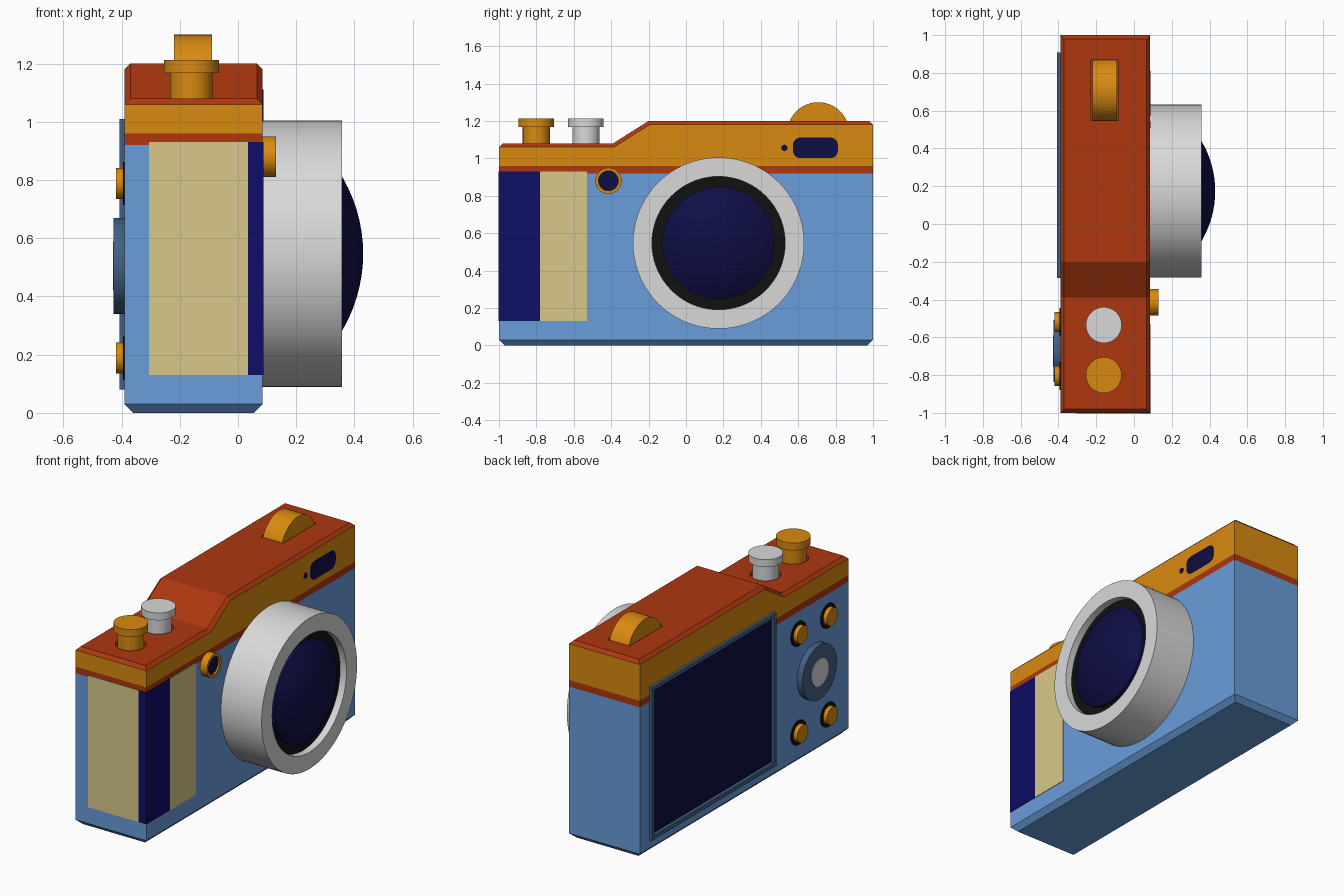
import bpy, bmesh
from math import pi, cos, sin, sqrt, radians
from mathutils import Matrix, Vector

cube = bpy.data.objects.get("Cube")
if cube:
    bpy.data.objects.remove(cube, do_unlink=True)


def material(name, *srgb):
    color = [((c / 255 + 0.055) / 1.055) ** 2.4 for c in srgb] + [1]
    mat = bpy.data.materials.new(name)
    mat.use_nodes = True
    mat.diffuse_color = color
    mat.node_tree.nodes["Principled BSDF"].inputs["Base Color"].default_value = color
    return mat


blue = material("body blue", 105, 157, 218)
orange = material("trim orange", 217, 138, 16)
red = material("rust red", 173, 55, 15)
beige = material("grip beige", 216, 201, 137)
navy = material("stripe navy", 14, 14, 104)
glass = material("glass dark navy", 14, 14, 70)
silver = material("silver", 217, 217, 217)
black = material("black", 17, 17, 17)
slate = material("slate blue", 66, 97, 132)


def finish(name, bm, mats, smooth=False):
    bmesh.ops.recalc_face_normals(bm, faces=bm.faces)
    mesh = bpy.data.meshes.new(name)
    bm.to_mesh(mesh)
    bm.free()
    for mat in mats:
        mesh.materials.append(mat)
    obj = bpy.data.objects.new(name, mesh)
    bpy.context.collection.objects.link(obj)
    if smooth:
        for other in bpy.context.view_layer.objects:
            other.select_set(False)
        obj.select_set(True)
        bpy.context.view_layer.objects.active = obj
        bpy.ops.object.shade_smooth_by_angle(angle=radians(30))
    return obj


def box(name, low, high, mat):
    low, high = Vector(low), Vector(high)
    bm = bmesh.new()
    bmesh.ops.create_cube(bm, size=1, matrix=Matrix.Translation((low + high) / 2)
                          @ Matrix.Diagonal((*(high - low), 1)))
    return finish(name, bm, [mat])


TURN = {"up": Matrix(), "front": Matrix.Rotation(pi / 2, 4, 'Y'),
        "back": Matrix.Rotation(-pi / 2, 4, 'Y')}


def lathe(name, profile, place, facing, mats, rule=None, sides=48):
    """Revolve (radius, height) points; rule maps a segment number to a material index."""
    bm = bmesh.new()
    rings = []
    for r, h in profile:
        if r == 0:
            rings.append([bm.verts.new((0, 0, h))] * sides)
        else:
            rings.append([bm.verts.new((r * cos(2 * pi * i / sides), r * sin(2 * pi * i / sides), h))
                          for i in range(sides)])
    for s, (a, b) in enumerate(zip(rings, rings[1:])):
        for i in range(sides):
            j = (i + 1) % sides
            corners = list(dict.fromkeys((a[i], a[j], b[j], b[i])))
            face = bm.faces.new(corners)
            face.material_index = rule(s) if rule else 0
    bm.transform(Matrix.Translation(place) @ TURN[facing])
    return finish(name, bm, mats, smooth=True)


def disc(name, radius, depth, place, facing, mat):
    return lathe(name, [(0, 0), (radius, 0), (radius, depth), (0, depth)], place, facing, [mat])


BACK, FRONT = -0.39, 0.085

# Body: stepped outline, chamfered top and bottom, coloured in bands
bm = bmesh.new()
outline = [(-1, 0), (1, 0), (1, 1.2), (-0.2, 1.2), (-0.39, 1.08), (-1, 1.08)]
side = bm.faces.new([bm.verts.new((BACK, y, z)) for y, z in outline])
grown = bmesh.ops.extrude_face_region(bm, geom=[side])["geom"]
bmesh.ops.translate(bm, vec=(FRONT - BACK, 0, 0),
                    verts=[g for g in grown if isinstance(g, bmesh.types.BMVert)])
bmesh.ops.recalc_face_normals(bm, faces=bm.faces)
for sign, width in ((1, 0.02), (-1, 0.03)):
    rim = [e for e in bm.edges
           if sum(f.normal.z * sign > 0.6 for f in e.link_faces) == 1]
    bmesh.ops.bevel(bm, geom=rim, offset=width, segments=1, affect='EDGES')
for level in (0.92, 0.96):
    bmesh.ops.bisect_plane(bm, geom=bm.verts[:] + bm.edges[:] + bm.faces[:],
                           plane_co=(0, 0, level), plane_no=(0, 0, 1))
bm.normal_update()
for f in bm.faces:
    z = f.calc_center_median().z
    if z < 0.92:
        f.material_index = 1
    elif z > 0.96 and f.normal.z < 0.3:
        f.material_index = 2
body = finish("body", bm, [red, blue, orange])

# Knobs and thumb wheel, each sunk in a recess of the top
KNOB_X, WHEEL_X = -0.16, -0.155
cutters = [box("wheel_slot_cutter", (-0.229, 0.548, 1.15), (-0.081, 0.868, 1.4), red)]
for name, y, mat in (("shutter_knob", -0.8, orange), ("mode_knob", -0.535, silver)):
    lathe(name, [(0, 1.04), (0.073, 1.04), (0.073, 1.168), (0.095, 1.168), (0.095, 1.213), (0, 1.213)],
          (KNOB_X, y, 0), "up", [mat])
    cutters.append(disc(name + "_recess_cutter", 0.085, 0.2, (KNOB_X, y, 1.055), "up", red))
disc("thumb_wheel", 0.167, 0.13, (WHEEL_X - 0.065, 0.707, 1.133), "front", orange)
for cutter in cutters:
    cut = body.modifiers.new(cutter.name, 'BOOLEAN')
    cut.operation = 'DIFFERENCE'
    cut.solver = 'EXACT'
    cut.object = cutter
    cutter.hide_render = True
    cutter.hide_set(True)

# Wrapped grip panels
box("grip_side", (-0.305, -1.003, 0.13), (0.035, -0.98, 0.93), beige)
box("grip_corner_stripe", (0.035, -1.003, 0.13), (0.088, -0.78, 0.93), navy)
box("grip_front", (0.06, -0.78, 0.13), (0.088, -0.53, 0.93), beige)

# Lens barrel with a recessed black ring, and the domed glass
lens = (0, 0.174, 0.547)
lathe("lens_barrel", [(0.458, 0.06), (0.458, 0.357), (0.356, 0.357), (0.356, 0.315), (0.28, 0.315)],
      lens, "front", [silver, black], lambda s: int(s == 3), sides=72)
CURVE = 0.521
dome = [(0.3, 0.3)] + [(0.3 * k / 8, 0.43 - CURVE + sqrt(CURVE ** 2 - (0.3 * k / 8) ** 2))
                       for k in range(8, -1, -1)]
lathe("lens_glass", dome, lens, "front", [glass], sides=72)

# Small round viewfinder beside the lens
lathe("front_viewfinder", [(0.07, 0.06), (0.07, 0.13), (0.053, 0.13), (0.053, 0.12), (0, 0.12)],
      (0, -0.415, 0.88), "front", [orange, glass], lambda s: int(s == 3))

# Flash window with rounded corners, and its sensor dot
bm = bmesh.new()
points = []
for corner, (sy, sz) in enumerate(((1, 1), (-1, 1), (-1, -1), (1, -1))):
    for k in range(7):
        a = (corner + k / 6) * pi / 2
        points.append((FRONT + 0.003, 0.692 + sy * 0.08 + 0.04 * cos(a), 1.056 + sz * 0.015 + 0.04 * sin(a)))
window = bm.faces.new([bm.verts.new(p) for p in points])
grown = bmesh.ops.extrude_face_region(bm, geom=[window])["geom"]
bmesh.ops.translate(bm, vec=(-0.008, 0, 0), verts=[g for g in grown if isinstance(g, bmesh.types.BMVert)])
finish("flash_window", bm, [glass])
disc("sensor_dot", 0.017, 0.008, (FRONT - 0.005, 0.526, 1.056), "front", glass)

# Rear screen: raised frame with an inset, sunken glass face
bm = bmesh.new()
low, high = Vector((-0.407, -0.285, 0.08)), Vector((-0.38, 0.907, 1.01))
bmesh.ops.create_cube(bm, size=1, matrix=Matrix.Translation((low + high) / 2)
                      @ Matrix.Diagonal((*(high - low), 1)))
bm.normal_update()
face = min(bm.faces, key=lambda f: f.calc_center_median().x)
bmesh.ops.inset_region(bm, faces=[face], thickness=0.035)
bmesh.ops.inset_region(bm, faces=[face], thickness=0.012, depth=-0.01)
face.material_index = 1
finish("rear_screen", bm, [slate, glass])

# Rear buttons on black surrounds, and the control dial
for side_name, y in (("inner", -0.52), ("outer", -0.805)):
    for level_name, z in (("upper", 0.788), ("lower", 0.188)):
        name = f"{level_name}_{side_name}_button"
        disc(name, 0.053, 0.06, (-0.36, y, z), "back", orange)
        disc(name + "_surround", 0.074, 0.02, (-0.375, y, z), "back", black)
disc("control_dial", 0.165, 0.06, (-0.367, -0.672, 0.505), "back", slate)
disc("control_dial_centre", 0.082, 0.06, (-0.37, -0.672, 0.505), "back", silver)
